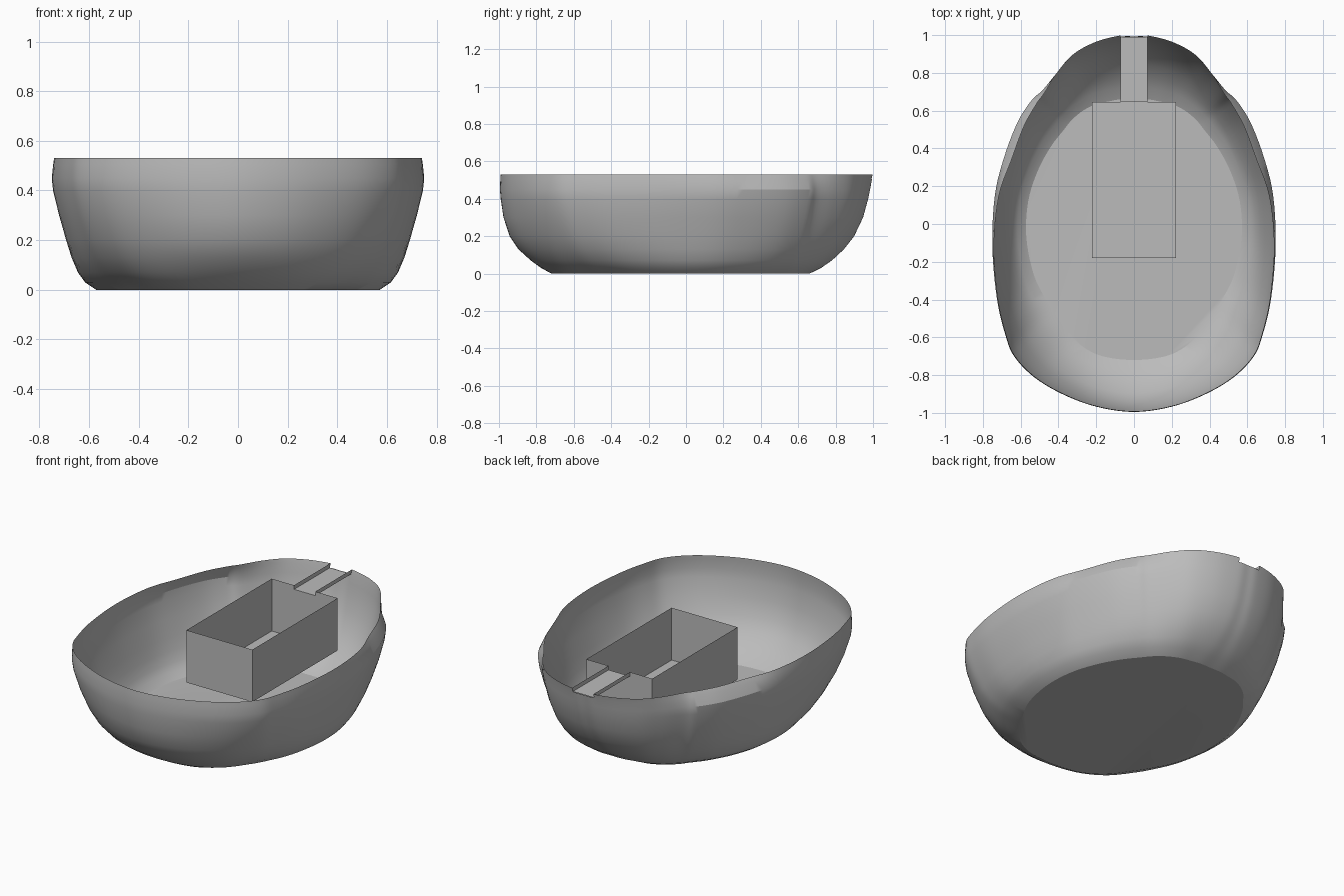
import bpy, bmesh
from mathutils import Vector

cube = bpy.data.objects.get("Cube")
if cube:
    bpy.data.objects.remove(cube)

grey = bpy.data.materials.new("plain grey")
grey.use_nodes = True
grey.diffuse_color = (0.5, 0.5, 0.5, 1)
grey.node_tree.nodes["Principled BSDF"].inputs["Base Color"].default_value = (0.5, 0.5, 0.5, 1)

TOP, GROOVE, HALF = 0.53, 0.505, 0.072


def finish(name, bm, smooth=False):
    mesh = bpy.data.meshes.new(name)
    bm.to_mesh(mesh)
    bm.free()
    mesh.materials.append(grey)
    ob = bpy.data.objects.new(name, mesh)
    bpy.context.collection.objects.link(ob)
    mirror = ob.modifiers.new("mirror", 'MIRROR')
    mirror.use_clip = True
    bpy.ops.object.select_all(action='DESELECT')
    ob.select_set(True)
    bpy.context.view_layer.objects.active = ob
    if smooth:
        bpy.ops.object.shade_smooth_by_angle(angle=0.45)
    return ob


def refine(points, n=5):
    """Smooth curve through the stations; the ends reflect across x = 0."""
    flip = lambda v: Vector((-v.x, v.y, v.z))
    p = [Vector(q) for q in points]
    p = [flip(p[1])] + p + [flip(p[-2])]
    out = []
    for a, b, c, d in zip(p, p[1:], p[2:], p[3:]):
        for i in range(n):
            t = i / n
            out.append(b + 0.5 * t * (c - a + t * (2*a - 5*b + 4*c - d + t * (3*(b - c) + d - a))))
    return out + [p[-2]]


# Half outlines from front to back: widest (x, y, rim pull-in) and floor
WIDEST = [(0, -.995, .985), (.2, -.967, .985), (.38, -.9, .985), (.53, -.81, .985),
          (.635, -.7, .985), (.68, -.59, .98), (.725, -.4, .97), (.75, -.12, .95),
          (.737, .15, .88), (.69, .35, .78), (.62, .54, .8), (.545, .66, .84),
          (.49, .71, .9), (.41, .81, .97), (.32, .9, 1), (.2, .965, 1),
          (HALF, .998, 1), (0, 1, 1)]
FLOOR = [(0, -.72), (.12, -.71), (.22, -.68), (.32, -.61), (.4, -.5), (.46, -.41),
         (.53, -.27), (.57, -.07), (.56, .12), (.51, .28), (.44, .41), (.37, .5),
         (.33, .55), (.27, .6), (.2, .635), (.13, .65), (HALF, .66), (0, .66)]
# Height, then how far the wall has swung out at front, side and back
LEVELS = [(0, 0, 0, 0), (.03, .2, .25, .18), (.07, .4, .41, .35), (.13, .64, .55, .54),
          (.2, .81, .67, .7), (.3, .93, .83, .84), (.4, .985, .97, .92), (.45, 1, 1, .95)]

# Bowl: thin wall swept between floor and rim
bm = bmesh.new()
columns = []
for wide, base in zip(refine(WIDEST), refine([(x, y, 0) for x, y in FLOOR])):
    rim = wide.z
    d = Vector((wide.x - base.x, wide.y - base.y, 0))
    k = d.y ** 2 / d.length_squared
    ring = [(z, (front if d.y < 0 else back) * k + side * (1 - k))
            for z, front, side, back in LEVELS]
    last = ring[-1][1]
    ring += [(GROOVE, last + 0.6 * (rim - last)), (TOP, rim)]
    columns.append([bm.verts.new((max(0, base.x + d.x * w), base.y + d.y * w, z))
                    for z, w in ring])
for a, b in zip(columns, columns[1:]):
    for i in range(len(a) - 1):
        at_groove = i == len(a) - 2 and a[i].co.y > 0 and a[i].co.x < HALF + .003
        if not at_groove:
            bm.faces.new((a[i], b[i], b[i + 1], a[i + 1]))
bm.faces.new([c[0] for c in reversed(columns)])
finish("bowl", bm, smooth=True)


def panels(name, faces):
    bm = bmesh.new()
    for f in faces:
        bm.faces.new([bm.verts.new(p) for p in f])
    bmesh.ops.remove_doubles(bm, verts=bm.verts, dist=1e-4)
    return finish(name, bm)


# Open box hung inside the bowl, with a notch in its back wall
W, F, B, LOW = 0.223, -0.18, 0.645, 0.21
panels("inner_box", [
    [(0, F, LOW), (W, F, LOW), (W, B, LOW), (0, B, LOW)],
    [(0, F, LOW), (W, F, LOW), (W, F, TOP), (0, F, TOP)],
    [(W, F, LOW), (W, B, LOW), (W, B, TOP), (W, F, TOP)],
    [(W, B, LOW), (0, B, LOW), (0, B, GROOVE), (HALF, B, GROOVE), (HALF, B, TOP), (W, B, TOP)],
])

# Shallow channel from the box to the back rim
panels("channel", [
    [(0, B, GROOVE), (HALF, B, GROOVE), (HALF, .99, GROOVE), (0, .99, GROOVE)],
    [(HALF, B, GROOVE), (HALF, .99, GROOVE), (HALF, .998, TOP), (HALF, B, TOP)],
])
